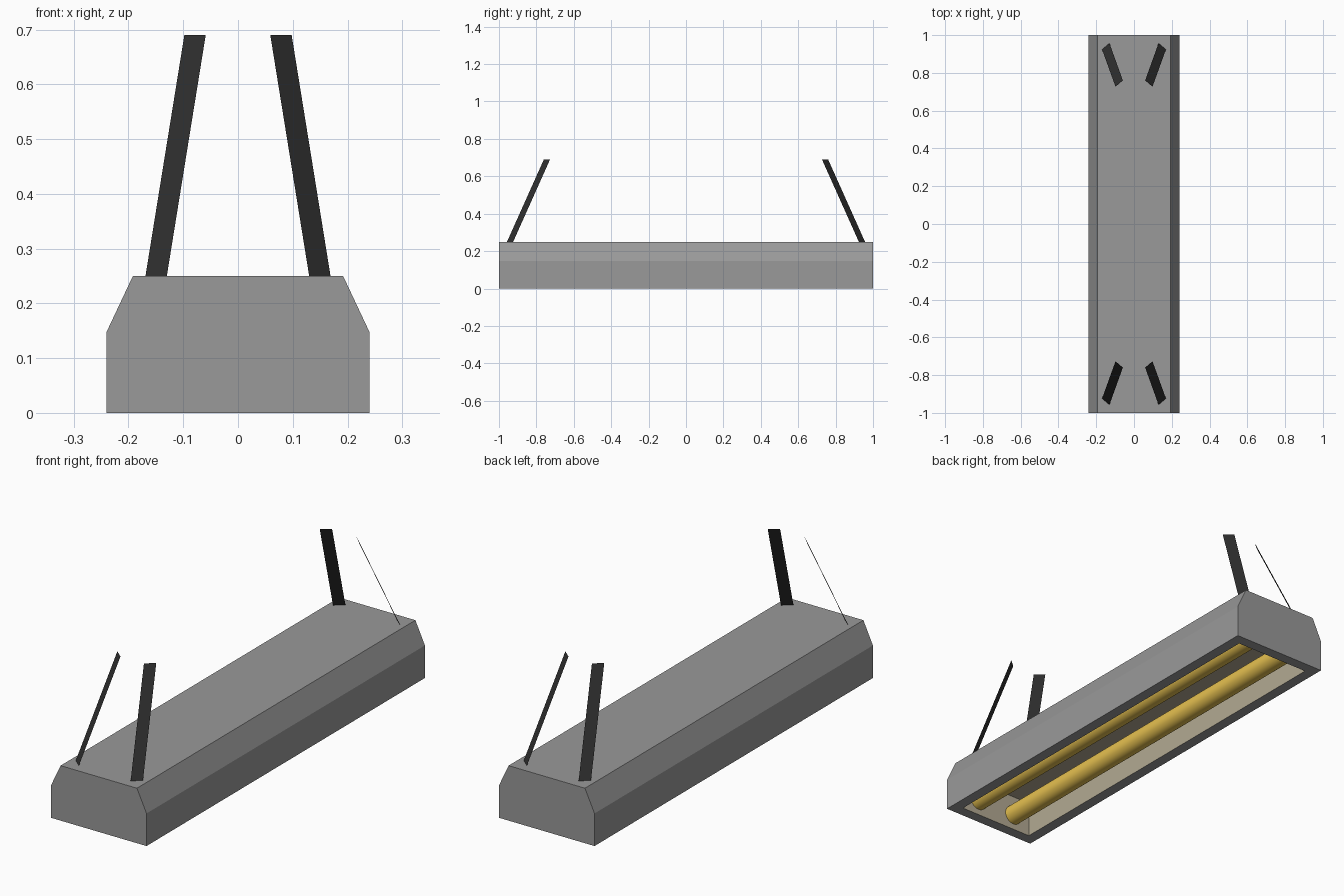
import bpy, bmesh, math

if "Cube" in bpy.data.objects:
    bpy.data.objects.remove(bpy.data.objects["Cube"])


def material(name, color):
    m = bpy.data.materials.new(name)
    m.diffuse_color = (*color, 1)
    m.use_nodes = True
    m.node_tree.nodes["Principled BSDF"].inputs["Base Color"].default_value = m.diffuse_color
    return m


def add_object(name, bm, mats=()):
    me = bpy.data.meshes.new(name)
    bm.to_mesh(me)
    bm.free()
    for m in mats:
        me.materials.append(m)
    ob = bpy.data.objects.new(name, me)
    bpy.context.collection.objects.link(ob)
    return ob


metal = material("grey_metal", (0.32, 0.32, 0.32))
cream = material("cream_reflector", (0.45, 0.40, 0.29))
gold = material("warm_tube", (0.79, 0.53, 0.08))
black = material("dark_strap", (0.028, 0.028, 0.028))

# Housing: chamfered profile extruded along y
profile = [(-0.24, 0), (0.24, 0), (0.24, 0.148), (0.192, 0.25),
           (-0.192, 0.25), (-0.24, 0.148)]
bm = bmesh.new()
front = bm.faces.new([bm.verts.new((x, -1, z)) for x, z in profile])
ext = bmesh.ops.extrude_face_region(bm, geom=[front], use_keep_orig=True)
bmesh.ops.translate(bm, vec=(0, 2, 0),
                    verts=[v for v in ext["geom"] if isinstance(v, bmesh.types.BMVert)])
bmesh.ops.recalc_face_normals(bm, faces=bm.faces[:])

# Lamp recess: rim on the underside, then a cream-lined cavity
bottom = min(bm.faces, key=lambda f: f.calc_center_median().z)
bmesh.ops.inset_individual(bm, faces=[bottom], thickness=0.05, use_even_offset=True)
walls = bmesh.ops.inset_individual(bm, faces=[bottom], thickness=0, depth=0)["faces"]
for v in bottom.verts:
    v.co.z = 0.165
for f in [bottom, *walls]:
    f.material_index = 1
bm.normal_update()
add_object("housing", bm, (metal, cream))

# Two light tubes running between the recess end walls
for side, x in (("left", -0.1), ("right", 0.1)):
    bpy.ops.mesh.primitive_cylinder_add(vertices=32, radius=0.044, depth=1.9,
                                        location=(x, 0, 0.071),
                                        rotation=(math.pi / 2, 0, 0))
    tube = bpy.context.object
    tube.name = "light_tube_" + side
    tube.data.materials.append(gold)
    bpy.ops.object.shade_smooth_by_angle(angle=math.radians(40))

# Four flat hanging straps, mirrored to each corner
strap = [(0.13, 0.957, 0.25), (0.169, 0.924, 0.25),
         (0.098, 0.727, 0.69), (0.059, 0.76, 0.69)]
for sx, xn in ((-1, "left"), (1, "right")):
    for sy, yn in ((-1, "front"), (1, "back")):
        bm = bmesh.new()
        pts = strap if sx * sy > 0 else strap[::-1]
        bm.faces.new([bm.verts.new((sx * x, sy * y, z)) for x, y, z in pts])
        add_object(f"hanging_strap_{yn}_{xn}", bm, (black,))
